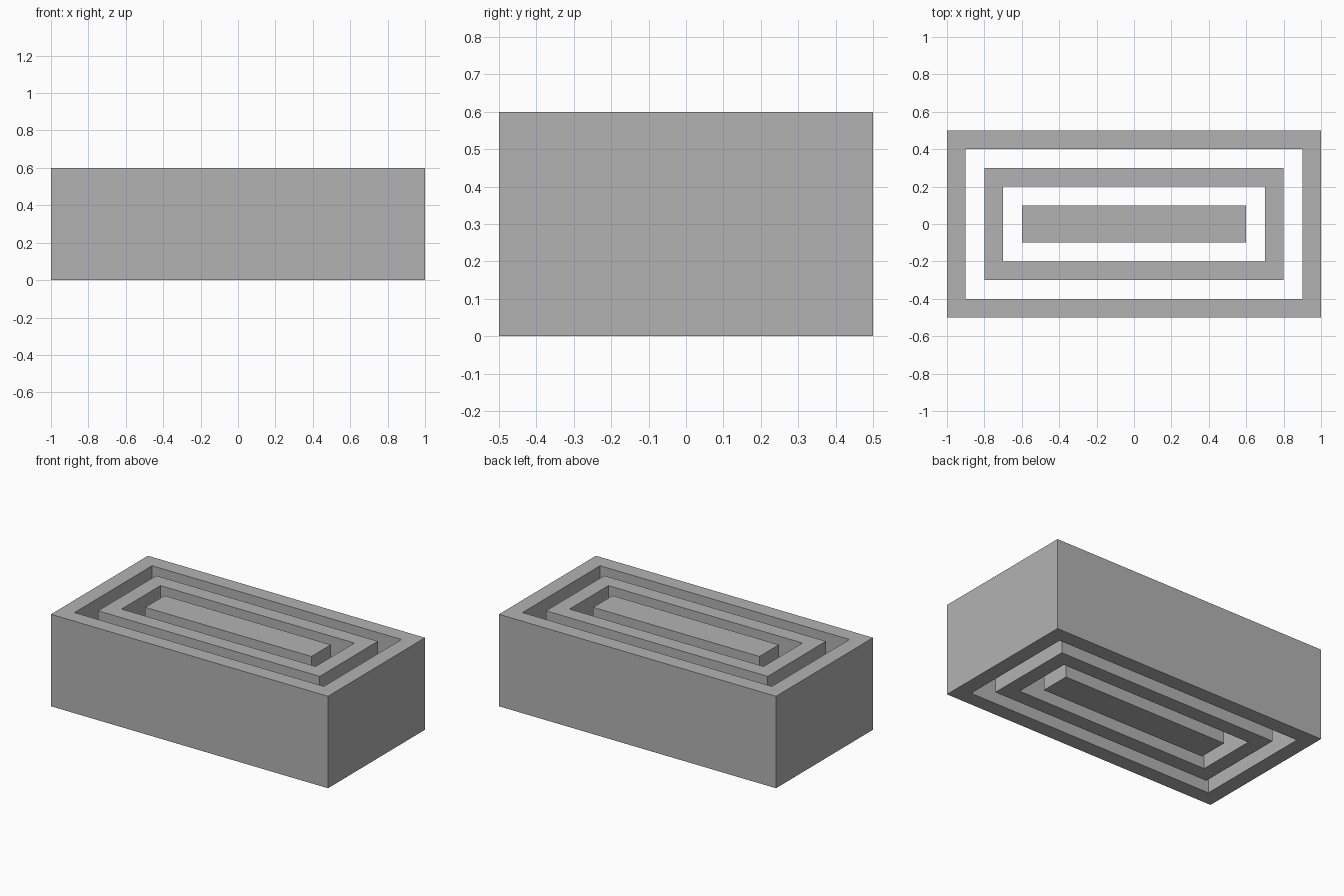
import bpy
import bmesh

HEIGHT = 0.6
WALL = 0.1

default_cube = bpy.data.objects.get("Cube")
if default_cube:
    bpy.data.objects.remove(default_cube, do_unlink=True)

# Single plain material
grey = bpy.data.materials.new("plain_grey")
grey.use_nodes = True
grey.diffuse_color = (0.45, 0.45, 0.45, 1)
grey.node_tree.nodes["Principled BSDF"].inputs["Base Color"].default_value = grey.diffuse_color


def rectangle(bm, half_x, half_y, z):
    """Four corners of a centred rectangle, counter-clockwise."""
    signs = ((-1, -1), (1, -1), (1, 1), (-1, 1))
    return [bm.verts.new((sx * half_x, sy * half_y, z)) for sx, sy in signs]


def bridge(bm, loop_a, loop_b):
    """Join two four-cornered loops with quads."""
    for i in range(4):
        j = (i + 1) % 4
        bm.faces.new((loop_a[i], loop_a[j], loop_b[j], loop_b[i]))


def add_block(name, half_x, half_y, wall=None):
    """Solid block, or an open rectangular frame when a wall is given."""
    bm = bmesh.new()
    bottom = rectangle(bm, half_x, half_y, 0)
    top = rectangle(bm, half_x, half_y, HEIGHT)
    bridge(bm, bottom, top)
    if wall:
        inner_bottom = rectangle(bm, half_x - wall, half_y - wall, 0)
        inner_top = rectangle(bm, half_x - wall, half_y - wall, HEIGHT)
        bridge(bm, top, inner_top)
        bridge(bm, inner_top, inner_bottom)
        bridge(bm, inner_bottom, bottom)
    else:
        bm.faces.new(top)
        bm.faces.new(bottom[::-1])
    bmesh.ops.recalc_face_normals(bm, faces=bm.faces)
    mesh = bpy.data.meshes.new(name)
    bm.to_mesh(mesh)
    bm.free()
    mesh.materials.append(grey)
    bpy.context.collection.objects.link(bpy.data.objects.new(name, mesh))


# Two nested open frames around a solid core
add_block("outer_frame", 1.0, 0.5, WALL)
add_block("inner_frame", 0.8, 0.3, WALL)
add_block("core_block", 0.6, 0.1)
